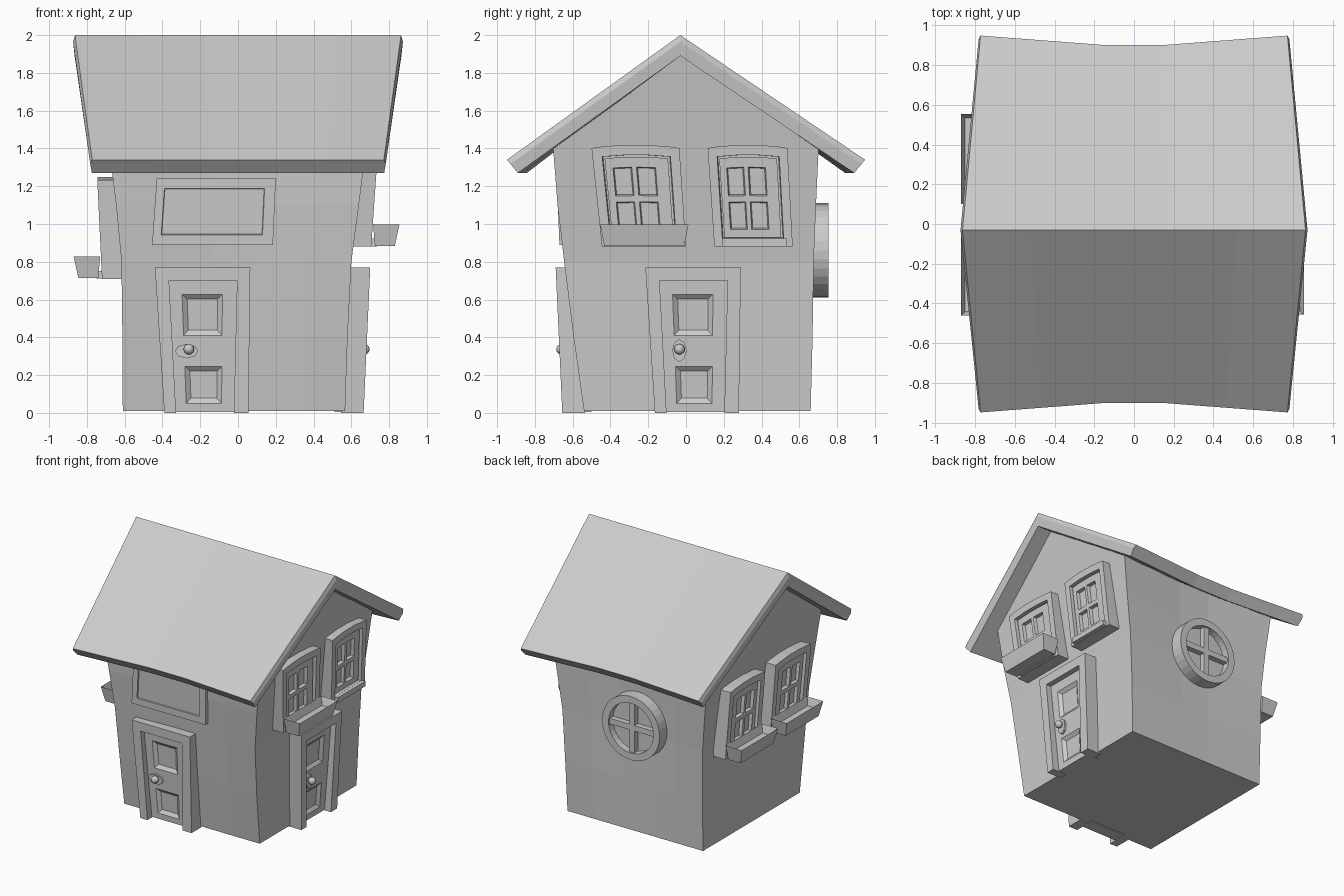
import bpy, bmesh, math
from mathutils import Vector

if "Cube" in bpy.data.objects:
    bpy.data.objects.remove(bpy.data.objects["Cube"])


def finish(name, bm):
    bmesh.ops.recalc_face_normals(bm, faces=bm.faces)
    me = bpy.data.meshes.new(name)
    bm.to_mesh(me)
    bm.free()
    ob = bpy.data.objects.new(name, me)
    bpy.context.collection.objects.link(ob)
    return ob


def place(side, u, z, d):
    """Facade coordinates (across, height, outward) to world."""
    return Vector({'front': (u, -d, z), 'back': (u, d, z),
                   'right': (d, u, z), 'left': (-d, u, z)}[side])


def lerp(a, b, t):
    return a + (b - a) * t


def prism(name, side, poly, d_low, d_top, thick):
    """Outline on a facade, leaning from d_low to d_top, with thickness."""
    z0, z1 = min(p[1] for p in poly), max(p[1] for p in poly)
    bm = bmesh.new()
    depth = [lerp(d_low, d_top, (z - z0) / (z1 - z0)) for u, z in poly]
    f = [bm.verts.new(place(side, u, z, d)) for (u, z), d in zip(poly, depth)]
    b = [bm.verts.new(place(side, u, z, d - thick)) for (u, z), d in zip(poly, depth)]
    bm.faces.new(f)
    bm.faces.new(b)
    for i in range(len(poly)):
        j = (i + 1) % len(poly)
        bm.faces.new((f[i], f[j], b[j], b[i]))
    return finish(name, bm)


def board(name, side, quad, us, ts, groups, d_low, d_top, thick, inset, sink, arch=0):
    """Gridded slab on a skewed quad (bl, br, tr, tl) with sunken cell groups."""
    bl, br, tr, tl = quad
    bm = bmesh.new()

    def point(s, t, back):
        u = lerp(lerp(bl[0], br[0], s), lerp(tl[0], tr[0], s), t)
        z = lerp(bl[1], tl[1], t) + arch * t * (1 - (2 * s - 1) ** 2)
        return bm.verts.new(place(side, u, z, lerp(d_low, d_top, t) - back * thick))

    g = [[[point(s, t, k) for t in ts] for s in us] for k in (0, 1)]
    n, m = len(us) - 1, len(ts) - 1
    cells = {}
    for k in (0, 1):
        for i in range(n):
            for j in range(m):
                a = g[k]
                f = bm.faces.new((a[i][j], a[i + 1][j], a[i + 1][j + 1], a[i][j + 1]))
                if k == 0:
                    cells[i, j] = f
    for i in range(n):
        for j in (0, m):
            bm.faces.new((g[0][i][j], g[0][i + 1][j], g[1][i + 1][j], g[1][i][j]))
    for j in range(m):
        for i in (0, n):
            bm.faces.new((g[0][i][j], g[0][i][j + 1], g[1][i][j + 1], g[1][i][j]))
    bmesh.ops.recalc_face_normals(bm, faces=bm.faces)
    for grp in groups:
        bmesh.ops.inset_region(bm, faces=[cells[c] for c in grp], thickness=inset,
                               depth=-sink, use_even_offset=True)
    return finish(name, bm)


def oval(u, z, ru, rz, n):
    return [(u + ru * math.cos(2 * math.pi * i / n), z + rz * math.sin(2 * math.pi * i / n))
            for i in range(n)]


# house walls: leaning, waisted loft closed by a gable ridge
def pinch(s):
    return max(0, (abs(s) - .2) / .8)

ROWS = [(.01, -.61, .567, -.54, .66), (.4, -.612, .58, -.595, .67), (.8, -.617, .60, -.645, .676),
        (1.1, -.645, .64, -.68, .688), (1.42, -.685, .68, -.705, .703)]
STEPS = [-1, -.6, -.2, .2, .6, 1]
bm = bmesh.new()
rings = []
for z, xl, xr, yf, yb in ROWS:
    front, back = [], []
    for s in STEPS:
        x, p = lerp(xl, xr, (s + 1) / 2), .04 * z / 1.42 * (1 - pinch(s))
        front.append(bm.verts.new((x, yf + p, z)))
        back.append(bm.verts.new((x, yb - p, z)))
    rings.append(front + back[::-1])
N = len(rings[0])
for a, b in zip(rings, rings[1:]):
    for i in range(N):
        j = (i + 1) % N
        bm.faces.new((a[i], a[j], b[j], b[i]))
bm.faces.new(rings[0])
ridge = [bm.verts.new((s * .752, -.03, 1.92)) for s in STEPS]
top = rings[-1]
for i in range(5):
    bm.faces.new((top[i], top[i + 1], ridge[i + 1], ridge[i]))
    bm.faces.new((top[N - 1 - i], top[N - 2 - i], ridge[i + 1], ridge[i]))
bm.faces.new((top[0], top[N - 1], ridge[0]))
bm.faces.new((top[5], top[6], ridge[5]))
finish('walls', bm)

# roof: three layers (top, lip, underside) by three lines (front eave, ridge, back eave)
LINES = [((-.948, 1.34), (-.89, 1.27), .772), ((-.03, 2), (-.03, 1.89), .863), ((.948, 1.34), (.89, 1.27), .772)]
bm = bmesh.new()
V = {}
for i, s in enumerate(STEPS):
    for k, (hi, lo, half) in enumerate(LINES):
        for l, (t, grow) in enumerate([(0, 0), (.32, .01), (1, .002)]):
            y = lerp(hi[0], lo[0], t) - (k - 1) * .047 * (1 - pinch(s))
            V[i, k, l] = bm.verts.new((s * (half + grow), y, lerp(hi[1], lo[1], t)))
for i in range(5):
    for k in (0, 1):
        for l in (0, 2):
            bm.faces.new((V[i, k, l], V[i + 1, k, l], V[i + 1, k + 1, l], V[i, k + 1, l]))
    for k in (0, 2):
        for l in (0, 1):
            bm.faces.new((V[i, k, l], V[i + 1, k, l], V[i + 1, k, l + 1], V[i, k, l + 1]))
for i in (0, 5):
    for k in (0, 1):
        for l in (0, 1):
            bm.faces.new((V[i, k, l], V[i, k + 1, l], V[i, k + 1, l + 1], V[i, k, l + 1]))
finish('roof', bm)


# doors: leaning frame, panelled leaf, plate and knob
def door(side, shift, d_low, d_top, plate):
    mv = lambda pts: [(u + shift, z) for u, z in pts]
    prism(side + '_door_frame', side, mv([(-.165, 0), (-.215, .77), (.29, .77), (.28, 0), (.203, 0),
                                          (.22, .70), (-.14, .70), (-.103, 0)]), d_low, d_top, .12)
    board(side + '_door', side, mv([(-.107, .005), (.207, .005), (.224, .704), (-.144, .704)]),
          [0, .19, .78, 1], [0, .065, .345, .58, .89, 1], [[(1, 1)], [(1, 3)]],
          d_low - .055, d_top - .045, .1, .026, .02)
    d = lerp(d_low, d_top, .45) - .05
    u = -.035 + shift
    pu = u - .012 if plate[0] > plate[1] else u
    pz = .327 if plate[0] > plate[1] else .33
    prism(side + '_door_plate', side, oval(pu, pz, *plate, 8), d + .015, d + .015, .03)
    prism(side + '_knob_neck', side, oval(u, .335, .013, .013, 8), d + .035, d + .035, .03)
    bpy.ops.mesh.primitive_uv_sphere_add(segments=12, ring_count=8, radius=.028,
                                         location=place(side, u, .337, d + .038))
    bpy.context.object.name = side + '_door_knob'
    bpy.ops.object.shade_smooth_by_angle()

door('right', 0, .665, .70, (.038, .06))
door('front', -.225, .655, .69, (.062, .038))


# flower box: tapered tray with hollow top
def flower_box(name, side, u0, u1, z, d):
    bm = bmesh.new()
    rect = lambda a, b, c, e, h: [bm.verts.new(place(side, u, h, w))
                                  for u, w in ((a, c), (b, c), (b, e), (a, e))]
    lo = rect(u0 + .022, u1 - .022, d + .02, d + .125, z)
    hi = rect(u0, u1, d + .01, d + .15, z + .115)
    bm.faces.new(lo)
    rim = bm.faces.new(hi)
    for i in range(4):
        j = (i + 1) % 4
        bm.faces.new((lo[i], lo[j], hi[j], hi[i]))
    bmesh.ops.recalc_face_normals(bm, faces=bm.faces)
    bmesh.ops.inset_region(bm, faces=[rim], thickness=.02, depth=-.06, use_even_offset=True)
    finish(name, bm)


# arched windows: frame with recess, four-pane sash, sill, optional box
def window(name, side, low, high, z, d_low, d_top, box):
    quad = [(low[0], z), (low[1], z), (high[1], z + .522), (high[0], z + .522)]
    board(name + '_frame', side, quad, [0, .11, .36, .63, .89, 1], [0, .08, .9, 1],
          [[(1, 1), (2, 1), (3, 1)]], d_low, d_top, .13, .004, .048, .018)
    board(name + '_sash', side, quad, [.135, .22, .435, .49, .71, .86], [.09, .17, .44, .5, .78, .88],
          [[(i, j)] for i in (1, 3) for j in (1, 3)], d_low - .018, d_top - .018, .05, .006, .024, .018)
    a, b = lerp(*low, .1), lerp(*low, .92)
    prism(name + '_sill', side, [(a, z + .002), (b, z + .002), (b, z + .042), (a, z + .042)],
          d_low + .03, d_low + .03, .08)
    if box:
        flower_box(name + '_box', side, low[0] - .01, low[1] + .013, z + .003, d_low)

window('right_front_window', 'right', (-.445, 0), (-.5, -.035), .88, .705, .742, True)
window('right_back_window', 'right', (.15, .565), (.115, .537), .88, .705, .742, False)
window('left_front_window', 'left', (-.45, -.02), (-.49, -.05), .71, .72, .745, True)
window('left_back_window', 'left', (.11, .54), (.08, .51), .71, .72, .745, True)

# flat panel above the front door
board('front_sign_panel', 'front', [(-.455, .89), (.185, .89), (.2, 1.24), (-.43, 1.24)],
      [0, .07, .91, 1], [0, .15, .85, 1], [[(1, 1)]], .67, .684, .08, .003, .008)

# round window on the back: ring, pane and cross bars
CX, CZ = -.05, .86
bm = bmesh.new()
SEG = 32
loops = [[bm.verts.new(place('back', u, z, d)) for u, z in oval(CX, CZ, r, r, SEG)]
         for r, d in ((.25, .66), (.25, .755), (.195, .755), (.195, .66))]
for k in range(4):
    a, b = loops[k], loops[(k + 1) % 4]
    for i in range(SEG):
        j = (i + 1) % SEG
        bm.faces.new((a[i], a[j], b[j], b[i]))
finish('round_window_ring', bm)
prism('round_window_pane', 'back', oval(CX, CZ, .2, .2, SEG), .70, .70, .04)
for name, w, h in (('upright', .022, .2), ('crossbar', .2, .022)):
    prism('round_window_' + name, 'back', [(CX - w, CZ - h), (CX + w, CZ - h), (CX + w, CZ + h), (CX - w, CZ + h)],
          .742, .742, .06)
